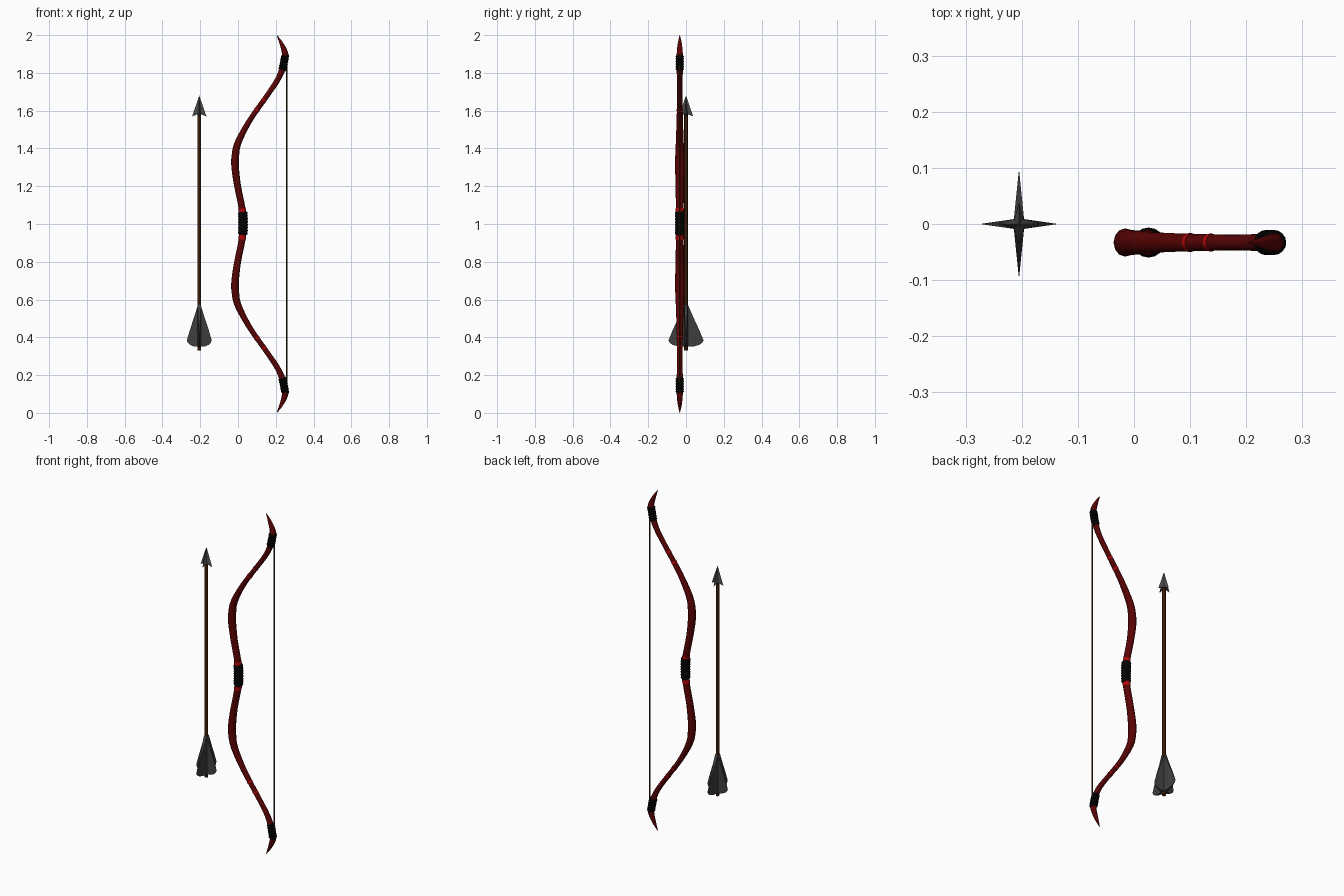
import bpy, bmesh, math
from mathutils import Vector

if "Cube" in bpy.data.objects:
    bpy.data.objects.remove(bpy.data.objects["Cube"])


def material(name, rgb):
    m = bpy.data.materials.new(name)
    m.diffuse_color = (*rgb, 1)
    m.use_nodes = True
    m.node_tree.nodes["Principled BSDF"].inputs["Base Color"].default_value = m.diffuse_color
    return m


RED = material("dark_red_wood", (0.10, 0.001, 0.0012))
BRIGHT = material("bright_red_band", (0.45, 0.002, 0.002))
BLACK = material("black_cord", (0.0005, 0.001, 0.0007))
BROWN = material("brown_shaft", (0.042, 0.010, 0.002))
STRING = material("bowstring_brown", (0.045, 0.016, 0.004))
FEATHER = material("grey_feather", (0.05, 0.05, 0.05))
STEEL = material("grey_steel", (0.075, 0.075, 0.075))

BOW_Y = -0.033
ARROW_X = -0.205


def finish(name, bm, mat, smooth=None):
    bmesh.ops.recalc_face_normals(bm, faces=bm.faces[:])
    me = bpy.data.meshes.new(name)
    bm.to_mesh(me)
    bm.free()
    ob = bpy.data.objects.new(name, me)
    bpy.context.collection.objects.link(ob)
    me.materials.append(mat)
    if smooth:
        bpy.ops.object.select_all(action='DESELECT')
        bpy.context.view_layer.objects.active = ob
        ob.select_set(True)
        bpy.ops.object.shade_smooth_by_angle(angle=math.radians(smooth))
    return ob


def loft(bm, rings):
    """Skin closed rings of points and cap both ends."""
    vr = [[bm.verts.new(p) for p in r] for r in rings]
    n = len(vr[0])
    for a, b in zip(vr, vr[1:]):
        for i in range(n):
            j = (i + 1) % n
            bm.faces.new((a[i], a[j], b[j], b[i]))
    bm.faces.new(vr[0])
    bm.faces.new(vr[-1])


# Upper limb: x, height above grip, half depth, half width
LIMB = [(0.027, 0, .020, .022), (0.022, .08, .018, .021), (-0.002, .20, .018, .022),
        (-0.015, .30, .020, .025), (-0.014, .36, .020, .024), (0.0, .43, .018, .021),
        (0.060, .545, .0145, .017), (0.140, .66, .0135, .0145), (0.205, .755, .0145, .0145),
        (0.235, .82, .0165, .017), (0.246, .87, .018, .018), (0.249, .905, .0165, .016),
        (0.230, .955, .010, .011), (0.206, .999, .001, .001)]
full = [(x, -h, u, v) for x, h, u, v in reversed(LIMB[1:])] + LIMB


def spline(pts, steps):
    out = []
    for i in range(len(pts) - 1):
        p = [Vector(pts[max(0, min(len(pts) - 1, i + k))]) for k in (-1, 0, 1, 2)]
        for s in range(steps):
            t = s / steps
            out.append(0.5 * (2 * p[1] + (p[2] - p[0]) * t
                              + (2 * p[0] - 5 * p[1] + 4 * p[2] - p[3]) * t * t
                              + (3 * p[1] - p[0] - 3 * p[2] + p[3]) * t ** 3))
    return out + [Vector(pts[-1])]


path = spline(full, 3)


def frame(i):
    a, b = path[max(0, i - 1)], path[min(len(path) - 1, i + 1)]
    return Vector((b[0] - a[0], 0, b[1] - a[1])).normalized()


def ring(c, t, u, v, n=12):
    side = Vector((t.z, 0, -t.x))
    return [c + side * (u * math.cos(2 * math.pi * k / n))
            + Vector((0, v * math.sin(2 * math.pi * k / n), 0)) for k in range(n)]


# Bow body
bm = bmesh.new()
loft(bm, [ring(Vector((p[0], BOW_Y, 1 + p[1])), frame(i), p[2], p[3])
          for i, p in enumerate(path)])
finish("bow_limbs", bm, RED, 40)


def at_height(h):
    """Path point, direction and radii at a height relative to the grip."""
    for i in range(len(path) - 1):
        a, b = path[i], path[i + 1]
        if a[1] <= h <= b[1]:
            q = a.lerp(b, (h - a[1]) / (b[1] - a[1]))
            t = frame(i).lerp(frame(i + 1), .5).normalized()
            return Vector((q[0], BOW_Y, 1 + h)), t, q[2], q[3]


def wrap(name, h0, h1, turns, r, mat):
    """Ridged cord winding that follows the bow."""
    bm = bmesh.new()
    rings = []
    n = turns * 4
    for k in range(n + 1):
        c, t, _, _ = at_height(h0 + (h1 - h0) * k / n)
        rr = r - 0.0035 * (0.5 + 0.5 * math.cos(2 * math.pi * k / 4))
        rings.append(ring(c, t, rr, rr, 16))
    loft(bm, rings)
    finish(name, bm, mat, 50)


def band(name, h0, h1):
    """Thin painted band lying on the limb."""
    bm = bmesh.new()
    loft(bm, [ring(c, t, u + .0012, v + .0012)
              for c, t, u, v in (at_height(h0 + (h1 - h0) * k / 2) for k in range(3))])
    finish(name, bm, BRIGHT, 40)


wrap("grip_wrap", -.056, .064, 8, .0265, BLACK)
for label, s in (("upper", 1), ("lower", -1)):
    wrap(label + "_tip_wrap", *sorted((s * .815, s * .893)), 6, .0225, BLACK)
    band(label + "_grip_band", *sorted((s * .060, s * .082)))
    band(label + "_inner_limb_band", *sorted((s * .600, s * .608)))
    band(label + "_outer_limb_band", *sorted((s * .652, s * .660)))


def rod(name, x, y, z0, z1, r, mat, n):
    bm = bmesh.new()
    loft(bm, [ring(Vector((x, y, z)), Vector((0, 0, 1)), r, r, n) for z in (z0, z1)])
    finish(name, bm, mat, 50)


rod("bowstring", 0.257, BOW_Y, 0.13, 1.87, 0.004, STRING, 8)
rod("arrow_shaft", ARROW_X, 0, 0.33, 1.60, 0.0095, BROWN, 12)

# Arrow head: four-bladed pyramid with a notched back
bm = bmesh.new()
tip = bm.verts.new((ARROW_X, 0, 1.68))
base = bm.verts.new((ARROW_X, 0, 1.585))
star = []
for k in range(8):
    r, z = (0.038, 1.57) if k % 2 == 0 else (0.012, 1.585)
    a = k * math.pi / 4
    star.append(bm.verts.new((ARROW_X + r * math.cos(a), r * math.sin(a), z)))
for k in range(8):
    a, b = star[k], star[(k + 1) % 8]
    bm.faces.new((a, b, tip))
    bm.faces.new((b, a, base))
finish("arrow_head", bm, STEEL)

# Fletching: four feathers, thick at the shaft and thin at the edge
OUTLINE = [(.10, .575), (.40, .51), (.75, .44), (.95, .395), (1.0, .385), (.93, .372),
           (.75, .36), (.45, .352), (.10, .35)]
for k, reach in enumerate((.066, .093, .066, .093)):
    a = k * math.pi / 2
    out = Vector((math.cos(a), math.sin(a), 0))
    side = Vector((-out.y, out.x, 0))
    c = Vector((ARROW_X, 0, 0))
    bm = bmesh.new()
    loops = []
    for s in (1, -1):
        loops.append([bm.verts.new(c + out * (f * reach) + Vector((0, 0, z))
                      + side * (s * (.0005 + .0095 * (1 - f)))) for f, z in OUTLINE])
    n = len(OUTLINE)
    for l in loops:
        for i in range(n // 2):   # strips between upper and lower outline
            q = [l[i], l[i + 1], l[n - 2 - i], l[n - 1 - i]]
            q = list(dict.fromkeys(q))
            if len(q) > 2:
                bm.faces.new(q)
    for i in range(n):
        j = (i + 1) % n
        bm.faces.new((loops[0][i], loops[0][j], loops[1][j], loops[1][i]))
    finish("feather_%d" % (k + 1), bm, FEATHER, 30)
